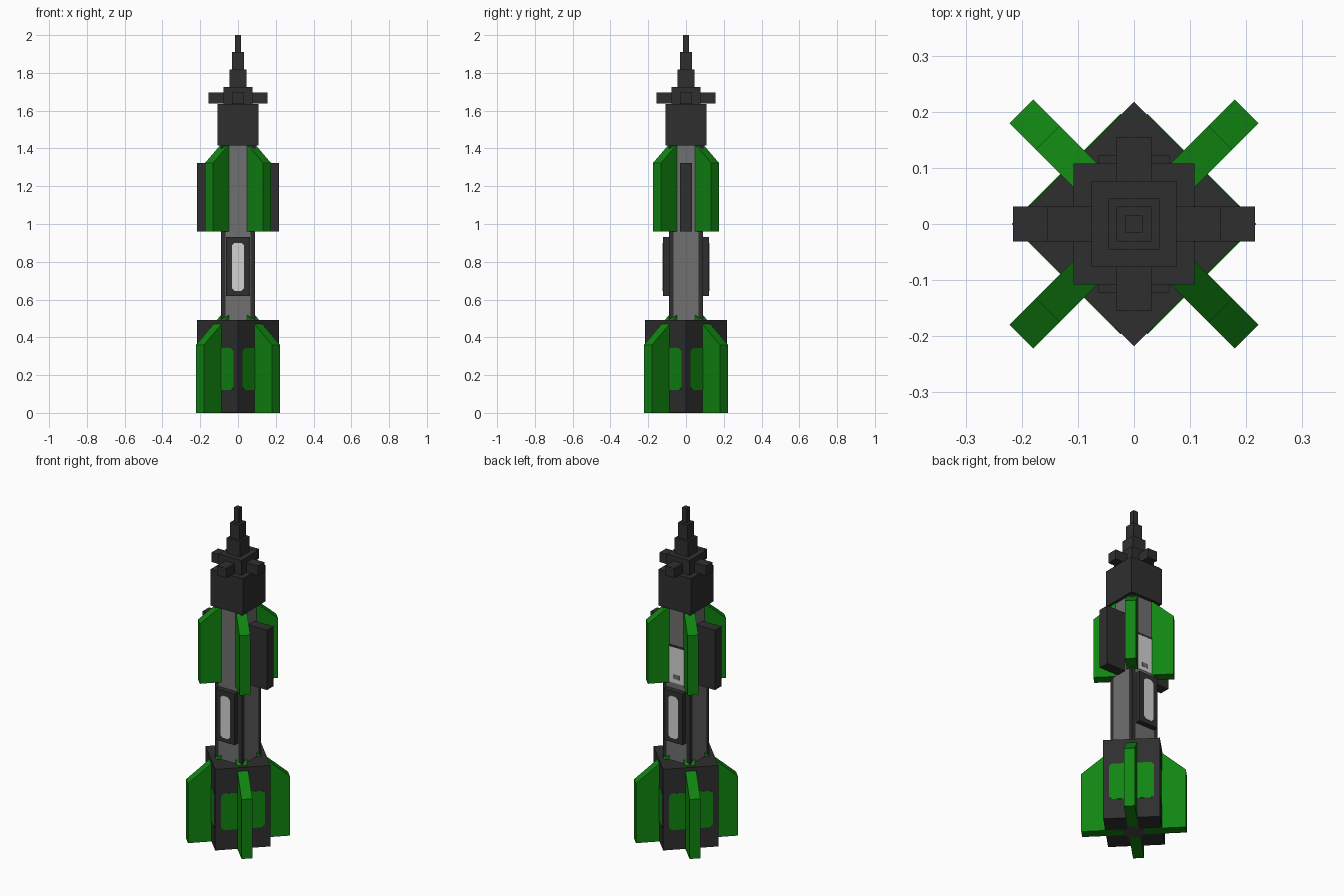
import bpy, bmesh, math
from mathutils import Matrix, Vector

if "Cube" in bpy.data.objects:
    bpy.data.objects.remove(bpy.data.objects["Cube"])


def mat(name, col):
    m = bpy.data.materials.new(name)
    m.diffuse_color = (*col, 1)
    m.use_nodes = True
    m.node_tree.nodes["Principled BSDF"].inputs["Base Color"].default_value = m.diffuse_color
    return m


DARK = mat("charcoal", (0.028, 0.028, 0.029))
GREEN = mat("green", (0.0056, 0.235, 0.0056))
GREY = mat("mid grey", (0.16, 0.16, 0.16))
LIGHT = mat("light grey", (0.65, 0.65, 0.65))
NOZZLE = mat("dark grey", (0.06, 0.06, 0.06))


def prism(name, pts, lo, hi, m, matrix=Matrix()):
    """Extrude a 2D outline from lo to hi along local z, then place it."""
    bm = bmesh.new()
    f = bm.faces.new([bm.verts.new((x, y, lo)) for x, y in pts])
    ext = bmesh.ops.extrude_face_region(bm, geom=[f])
    vs = [v for v in ext["geom"] if isinstance(v, bmesh.types.BMVert)]
    bmesh.ops.translate(bm, verts=vs, vec=(0, 0, hi - lo))
    bm.transform(matrix)
    bmesh.ops.recalc_face_normals(bm, faces=bm.faces)
    me = bpy.data.meshes.new(name)
    bm.to_mesh(me)
    bm.free()
    me.materials.append(m)
    ob = bpy.data.objects.new(name, me)
    bpy.context.collection.objects.link(ob)
    return ob


def box(name, x0, x1, y0, y1, z0, z1, m, matrix=Matrix()):
    return prism(name, [(x0, y0), (x1, y0), (x1, y1), (x0, y1)], z0, z1, m, matrix)


def clipped(w, z0, z1, c):
    """Rectangle outline with cut corners."""
    return [(-w + c, z0), (w - c, z0), (w, z0 + c), (w, z1 - c),
            (w - c, z1), (-w + c, z1), (-w, z1 - c), (-w, z0 + c)]


def turn(deg):
    return Matrix.Rotation(math.radians(deg), 4, 'Z')


UPRIGHT = Matrix.Rotation(math.pi / 2, 4, 'X')  # outline y -> z, depth -> -y

# Base block, turned 45 degrees, with a nozzle disc underneath
S = 0.154
box("base_block", -S, S, -S, S, 0.002, 0.493, DARK, turn(45))
prism("nozzle_disc", [(0.065 * math.cos(math.radians(22.5 + 45 * i)),
                       0.065 * math.sin(math.radians(22.5 + 45 * i))) for i in range(8)],
      0, 0.004, NOZZLE)

# Square shaft with dark corner edges and grey centre strips
B, E = 0.09, 0.066
outline = [(-B, -B), (-E, -B), (E, -B), (B, -B), (B, -E), (B, E),
           (B, B), (E, B), (-E, B), (-B, B), (-B, E), (-B, -E)]
shaft = prism("shaft", outline, 0.45, 1.43, DARK)
shaft.data.materials.append(GREY)
for p in shaft.data.polygons:
    if abs(p.normal.z) < 0.5 and min(abs(p.center.x), abs(p.center.y)) < 0.01:
        p.material_index = 1

# Fins and base panels on the four diagonals
lower = [(0.05, 0), (0.284, 0), (0.284, 0.36), (0.06, 0.55), (0.05, 0.55)]
upper = [(0.05, 0.96), (0.218, 0.96), (0.218, 1.322), (0.1, 1.42), (0.05, 1.42)]
for i in range(4):
    a = 45 + 90 * i
    prism(f"lower_fin_{i}", lower, -0.03, 0.03, GREEN, turn(a) @ UPRIGHT)
    prism(f"upper_fin_{i}", upper, -0.03, 0.03, GREEN, turn(a) @ UPRIGHT)
    prism(f"base_panel_{i}", clipped(0.122, 0.122, 0.343, 0.015), S - 0.003, S + 0.002,
          GREEN, turn(a) @ UPRIGHT)

# Front and back plates with a light slot
for side, a in (("front", 0), ("back", 180)):
    box(f"{side}_plate", -0.063, 0.063, -0.122, -0.08, 0.62, 0.93, DARK, turn(a))
    prism(f"{side}_slot", clipped(0.032, 0.645, 0.9, 0.014), 0.119, 0.124, LIGHT,
          turn(a) @ UPRIGHT)

# Light panel on the upper back of the shaft
box("back_panel", -E, E, 0.088, 0.092, 0.965, 1.18, LIGHT)
box("back_panel_mark", -0.02, 0.02, 0.09, 0.0935, 0.99, 1.015, GREY)
box("back_panel_edge", -E, E, 0.088, 0.0925, 1.18, 1.192, DARK)

# Side pods
for side, s in (("left", 180), ("right", 0)):
    box(f"{side}_pod", 0.08, 0.216, -0.031, 0.031, 0.96, 1.322, DARK, turn(s))

# Stepped nose
for name, w, z0, z1 in (("head", 0.108, 1.415, 1.635), ("collar", 0.077, 1.635, 1.725),
                        ("nose_lower", 0.045, 1.725, 1.818), ("nose_middle", 0.031, 1.818, 1.91),
                        ("nose_tip", 0.015, 1.91, 2.0)):
    box(name, -w, w, -w, w, z0, z1, DARK)

# Four stub arms around the collar
for i in range(4):
    box(f"stub_arm_{i}", 0.07, 0.155, -0.031, 0.031, 1.637, 1.695, DARK, turn(90 * i))
